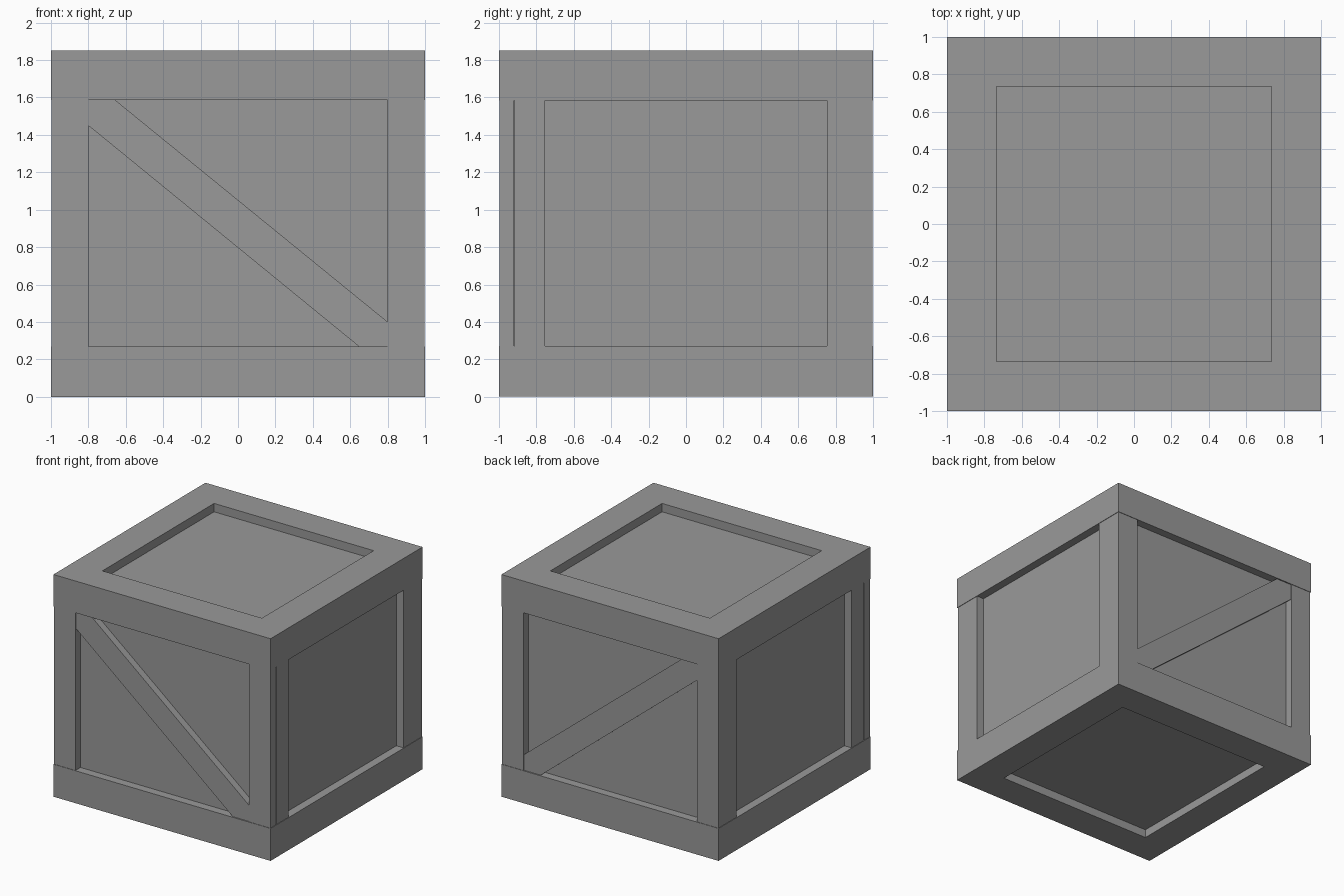
import bpy
import bmesh

cube = bpy.data.objects.get("Cube")
if cube:
    bpy.data.objects.remove(cube, do_unlink=True)

grey = bpy.data.materials.new("crate_grey")
grey.use_nodes = True
colour = (0.32, 0.32, 0.32, 1)
grey.diffuse_color = colour
grey.node_tree.nodes["Principled BSDF"].inputs["Base Color"].default_value = colour

HEIGHT = 1.85
LOW, HIGH = 0.27, 1.585    # panel opening in z
RECESS = 0.07              # depth of the panels
LID = 0.735                # half opening of top and bottom
STEP = 0.004               # posts sit just inside the rails


def add_object(name, bm):
    bmesh.ops.recalc_face_normals(bm, faces=bm.faces)
    mesh = bpy.data.meshes.new(name)
    bm.to_mesh(mesh)
    bm.free()
    mesh.materials.append(grey)
    obj = bpy.data.objects.new(name, mesh)
    bpy.context.collection.objects.link(obj)
    return obj


def box(name, xs, ys, zs):
    bm = bmesh.new()
    bmesh.ops.create_cube(bm, size=1)
    for v in bm.verts:
        for axis, (a, b) in enumerate((xs, ys, zs)):
            v.co[axis] = b if v.co[axis] > 0 else a
    return add_object(name, bm)


def span(sign, a, b):
    return tuple(sorted((sign * a, sign * b)))


# Recessed panels, formed by one inner box
inner = 1 - RECESS
box("inner_panels", (-inner, inner), (-inner, inner), (RECESS, HEIGHT - RECESS))

# Frames around the top and bottom
for level, zs in (("bottom", (0, LOW)), ("top", (HIGH, HEIGHT))):
    for end, s in (("front", -1), ("back", 1)):
        box(f"{level}_{end}_rail", (-1, 1), span(s, LID, 1), zs)
    for side, s in (("right", -1), ("left", 1)):
        box(f"{level}_{side}_rail", span(s, LID, 1), (-LID, LID), zs)

# Corner posts, each a pair of boards
edge = 1 - STEP
for end, sy in (("front", -1), ("back", 1)):
    for side, sx in (("right", -1), ("left", 1)):
        box(f"{end}_{side}_post", span(sx, 0.8, edge), span(sy, 0.92, edge), (LOW, HIGH))
        seam = 0.916 if sy < 0 else 0.92
        box(f"{side}_{end}_side_post", span(sx, 0.9, edge), span(sy, 0.755, seam), (LOW, HIGH))

# Diagonal braces across the front and back
outline = [(-0.8, HIGH), (-0.655, HIGH), (0.8, 0.4),
           (0.8, LOW), (0.645, LOW), (-0.8, 1.45)]
for end, s in (("front", -1), ("back", 1)):
    bm = bmesh.new()
    face = bm.faces.new([bm.verts.new((x, s * 0.9, z)) for x, z in outline])
    result = bmesh.ops.extrude_face_region(bm, geom=[face])
    moved = [v for v in result["geom"] if isinstance(v, bmesh.types.BMVert)]
    bmesh.ops.translate(bm, vec=(0, s * 0.09, 0), verts=moved)
    add_object(f"{end}_brace", bm)
